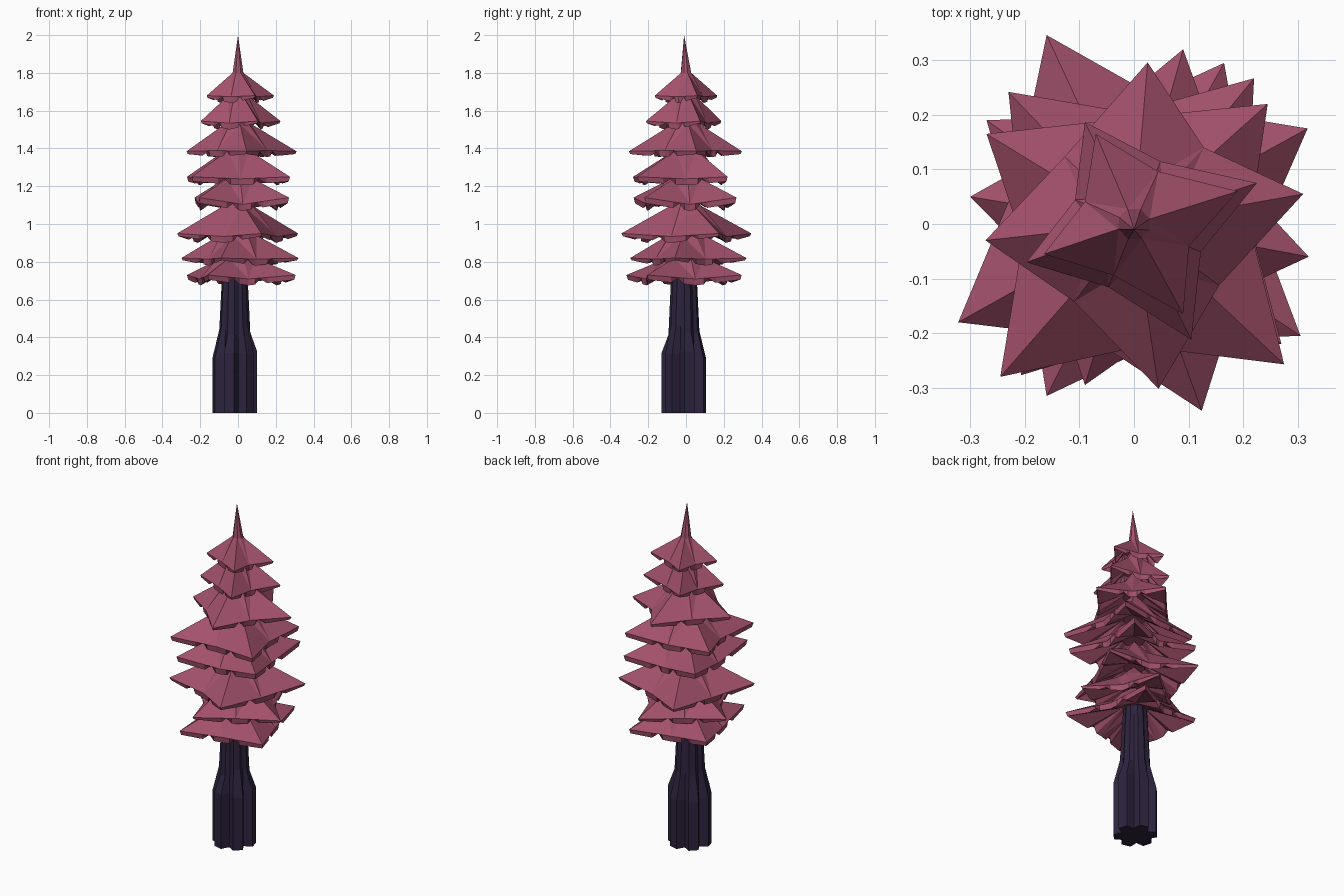
import bpy, bmesh, math, random
from mathutils import Vector

if "Cube" in bpy.data.objects:
    bpy.data.objects.remove(bpy.data.objects["Cube"])

random.seed(4)

def material(name, rgb):
    m = bpy.data.materials.new(name)
    m.diffuse_color = (*rgb, 1)
    m.use_nodes = True
    m.node_tree.nodes["Principled BSDF"].inputs["Base Color"].default_value = m.diffuse_color
    return m

PINK = material("dusky pink needles", (0.365, 0.082, 0.148))
BARK = material("dark violet bark", (0.026, 0.017, 0.048))

def finish(bm, name, mat):
    bmesh.ops.recalc_face_normals(bm, faces=bm.faces)
    me = bpy.data.meshes.new(name)
    bm.to_mesh(me)
    bm.free()
    me.materials.append(mat)
    ob = bpy.data.objects.new(name, me)
    bpy.context.collection.objects.link(ob)
    return ob

def bridge(bm, a, b):
    for i in range(len(a)):
        j = (i + 1) % len(a)
        bm.faces.new((a[i], a[j], b[j], b[i]))

# Branch tiers: tip height, valley bottom height, tip thickness, neck radius, neck height,
# valley ratio, four tips (x, y) going anticlockwise
TIERS = [
    (1.68, 1.64, .012, 0.03, 1.80, 0.56, [(.19, .06), (-.07, .165), (-.165, -.055), (.09, -.165)]),
    (1.545, 1.50, .012, 0.055, 1.68, 0.56, [(.225, .075), (-.09, .187), (-.197, -.07), (.105, -.212)]),
    (1.385, 1.355, .015, 0.07, 1.53, 0.62, [(.31, .055), (.025, .296), (-.272, -.03), (.045, -.302)]),
    (1.25, 1.205, .025, 0.08, 1.39, 0.60, [(.245, .22), (-.27, .165), (-.245, -.28), (.275, -.257)]),
    (1.14, 1.07, .03, 0.10, 1.24, 0.60, [(.22, .267), (-.23, .242), (-.207, -.277), (.27, -.22)]),
    (.95, .90, .015, 0.08, 1.10, 0.61, [(.318, .175), (-.16, .346), (-.322, -.18), (.124, -.342)]),
    (.82, .78, .012, 0.10, .94, 0.60, [(.32, -.06), (.09, .32), (-.30, .05), (-.09, -.295)]),
    (.73, .675, .025, 0.11, .82, 0.61, [(.165, .295), (-.27, .19), (-.16, -.315), (.305, -.205)]),
]

def tier(index, tip_z, low_z, tip_thick, neck_r, neck_z, ratio, tips):
    bm = bmesh.new()
    tips = [Vector(t) for t in tips]
    # star corners: tip, valley, tip, valley ...
    star = []
    for i, t in enumerate(tips):
        n = tips[(i + 1) % 4]
        mid = (t.normalized() + n.normalized()).normalized()
        star += [(t, tip_z, tip_thick),
                 (mid * ratio * (t.length + n.length) / 2, low_z + 0.034, 0.034)]
    upper, lower, neck, inner = [], [], [], []
    for i, (p, z, th) in enumerate(star):
        q, zq, thq = star[(i + 1) % 8]
        d = p.normalized()
        neck.append(bm.verts.new((d.x * neck_r, d.y * neck_r, neck_z)))
        inner.append(bm.verts.new((d.x * 0.06, d.y * 0.06, tip_z + 0.5 * (neck_z - tip_z))))
        # lower rim has one ragged notch along each edge, nearer the valley
        c = random.uniform(0.55, 0.78)
        c = c if i % 2 == 0 else 1 - c
        for t, up in ((0, 0), (c - 0.13, 0), (c, 1), (c + 0.13, 0)):
            v = p.lerp(q, t)
            h = z + (zq - z) * t
            thick = (th + (thq - th) * t) * (1 - 0.85 * up)
            s = 0.975 - 0.05 * up
            upper.append(bm.verts.new((v.x, v.y, h)))
            lower.append(bm.verts.new((v.x * s, v.y * s, h - thick)))
    # sloping roof and hollow underside: one facet each side of every ridge
    n = len(upper)
    for i in range(8):
        j = (i + 1) % 8
        a, b = (i, j) if i % 2 == 0 else (j, i)
        ids = [(4 * i + k) % n for k in range(5)]
        end = ids[-1] if i % 2 == 0 else ids[0]
        bm.faces.new([neck[a]] + [upper[k] for k in ids])
        bm.faces.new((neck[a], upper[end], neck[b]))
        for k, m in zip(ids, ids[1:]):
            bm.faces.new((inner[a], lower[k], lower[m]))
        bm.faces.new((inner[a], lower[end], inner[b]))
    bridge(bm, upper, lower)
    bm.faces.new(inner)
    # top spike, or a hidden point tucked into the tier above
    tip = bm.verts.new((0, -0.01, 2.0) if index == 1 else (0, 0, neck_z + 0.09))
    for i in range(8):
        bm.faces.new((neck[i], neck[(i + 1) % 8], tip))
    finish(bm, f"branch_tier_{index}", PINK)

for k, data in enumerate(TIERS, 1):
    tier(k, *data)

# Trunk: lobed root flare fading into a slim tapering stem
LOBES = 6
CX, CY = -0.017, -0.011
bm = bmesh.new()
ridge_top = [random.uniform(0.28, 0.33) for _ in range(LOBES)]
core_top = [random.uniform(0.41, 0.48) for _ in range(LOBES)]
rings = []
for level, (ridge, groove) in enumerate([(.118, .078), (.118, .076), (.082, .07), (.068, .06), (.06, .055)]):
    ring = []
    for i in range(LOBES):
        z = (0, ridge_top[i], core_top[i], 0.72, 0.82)[level]
        for off, r in ((-0.22, ridge), (0.22, ridge), (0.5, groove)):
            a = 2 * math.pi * (i + off + 0.25) / LOBES
            ring.append(bm.verts.new((CX + r * math.cos(a), CY + r * math.sin(a), z)))
    rings.append(ring)
for a, b in zip(rings, rings[1:]):
    bridge(bm, a, b)
bm.faces.new(rings[0])
bm.faces.new(rings[-1])
finish(bm, "trunk", BARK)
